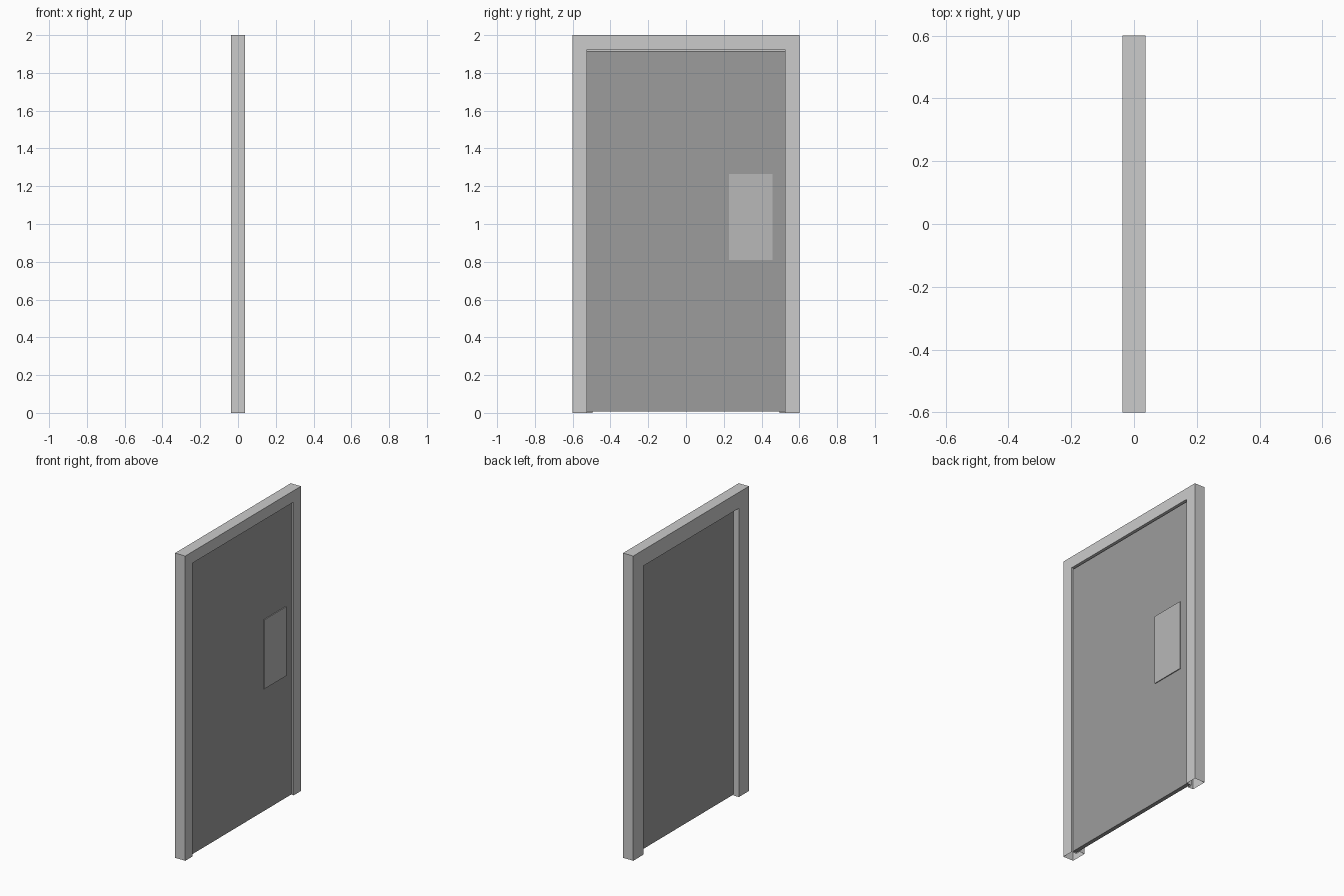
import bpy, bmesh

if "Cube" in bpy.data.objects:
    bpy.data.objects.remove(bpy.data.objects["Cube"])

def finish(name, bm, grey=None):
    bmesh.ops.recalc_face_normals(bm, faces=bm.faces)
    mesh = bpy.data.meshes.new(name)
    bm.to_mesh(mesh)
    bm.free()
    if grey is not None:
        mat = bpy.data.materials.new(name + "_grey")
        mat.diffuse_color = (grey, grey, grey, 1)
        mat.use_nodes = True
        mat.node_tree.nodes["Principled BSDF"].inputs["Base Color"].default_value = mat.diffuse_color
        mesh.materials.append(mat)
    obj = bpy.data.objects.new(name, mesh)
    bpy.context.collection.objects.link(obj)
    return obj

def box(name, x, y, z, grey):
    bm = bmesh.new()
    bmesh.ops.create_cube(bm, size=1)
    for v in bm.verts:
        v.co = [lo + (c + 0.5) * (hi - lo) for c, (lo, hi) in zip(v.co, (x, y, z))]
    return finish(name, bm, grey)

W, H, D = 0.6, 2.0, 0.037    # half width, height, half depth

# Rebated door frame: stepped profile (depth, inset) swept up, across and down,
# left open at the feet
profile = [(D, 0), (-D, 0), (-D, 0.105), (0, 0.105), (0, 0.075), (D, 0.075)]
bm = bmesh.new()
rings = []
for side, top in ((-1, 0), (-1, 1), (1, 1), (1, 0)):
    rings.append([bm.verts.new((x, side * (W - i), (H - i) * top)) for x, i in profile])
for a, b in zip(rings, rings[1:]):
    for k in range(len(profile)):
        n = (k + 1) % len(profile)
        bm.faces.new((a[k], a[n], b[n], b[k]))
finish("door_frame", bm)

# Dark door leaf resting against the rebate
box("door_leaf", (0.001, 0.027), (-0.5235, 0.5235), (0.007, 1.917), 0.335)

# Lighter push plate on the front of the leaf
box("push_plate", (0.025, 0.0325), (0.228, 0.457), (0.81, 1.264), 0.48)
